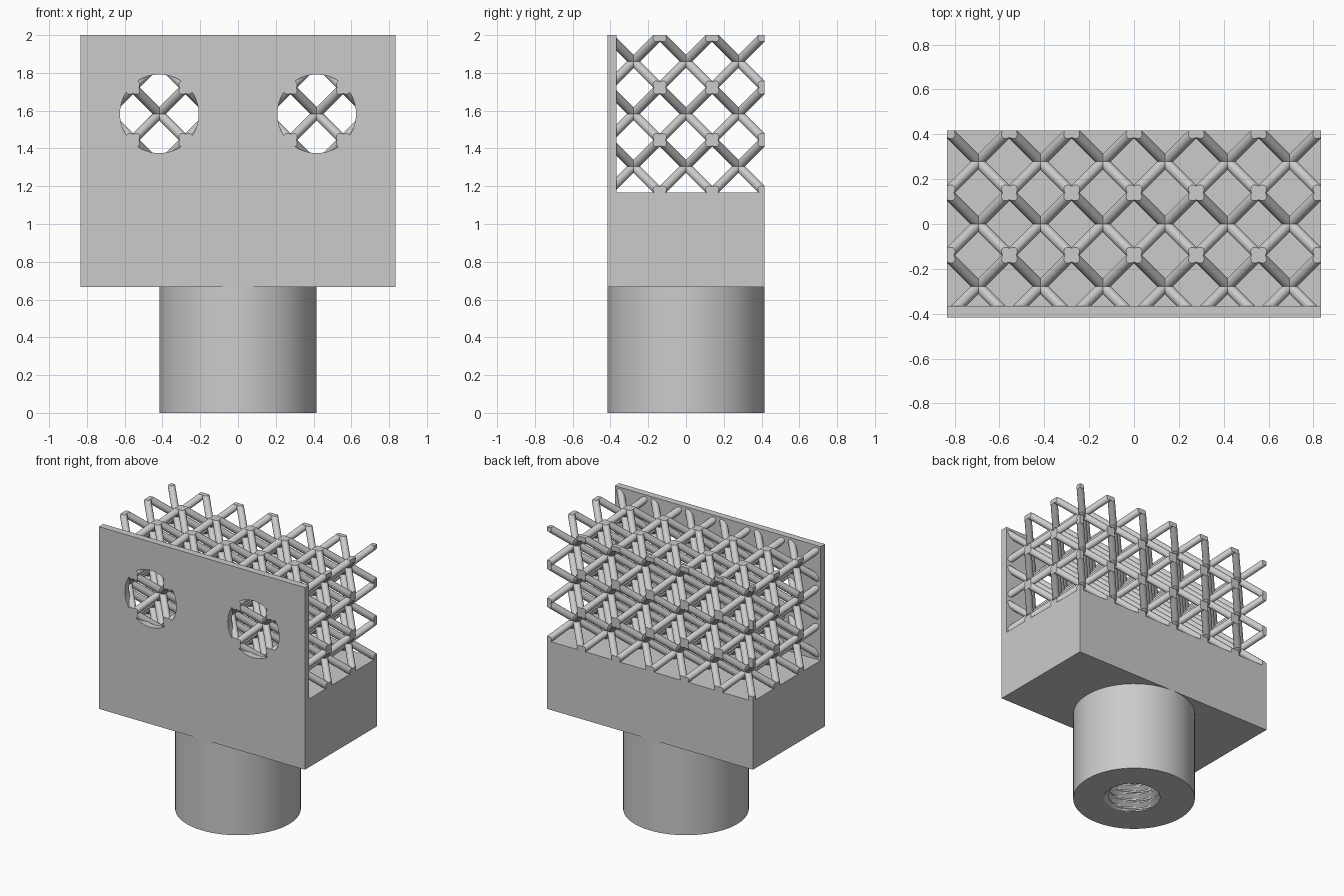
import bpy
import bmesh
import math
from mathutils import Matrix, Vector

default = bpy.data.objects.get("Cube")
if default:
    bpy.data.objects.remove(default, do_unlink=True)

# Main dimensions
U = 1 / 24
HALF_X, HALF_Y = 20 * U, 10 * U
NECK_TOP, BLOCK_TOP, TOP = 16 * U, 28 * U, 48 * U
PLATE = 1.2 * U
CELL = 2 * HALF_X / 6
STRUT = 0.6 * U

grey = bpy.data.materials.new("light_grey")
grey.use_nodes = True
colour = (0.6, 0.6, 0.6, 1)
grey.diffuse_color = colour
grey.node_tree.nodes["Principled BSDF"].inputs["Base Color"].default_value = colour


def add_object(name, bm, smooth=True):
    bmesh.ops.recalc_face_normals(bm, faces=bm.faces)
    mesh = bpy.data.meshes.new(name)
    bm.to_mesh(mesh)
    bm.free()
    mesh.materials.append(grey)
    obj = bpy.data.objects.new(name, mesh)
    bpy.context.collection.objects.link(obj)
    bpy.ops.object.select_all(action="DESELECT")
    obj.select_set(True)
    bpy.context.view_layer.objects.active = obj
    if smooth:
        bpy.ops.object.shade_smooth_by_angle(angle=math.radians(30))
    return obj


def box(name, low, high):
    bm = bmesh.new()
    low, high = Vector(low), Vector(high)
    size = Matrix.Diagonal((*(high - low), 1))
    bmesh.ops.create_cube(bm, size=1, matrix=Matrix.Translation((low + high) / 2) @ size)
    return add_object(name, bm, smooth=False)


# Solid block and the tall front plate
box("base_block", (-HALF_X, -HALF_Y + PLATE, NECK_TOP), (HALF_X, HALF_Y, BLOCK_TOP))
plate = box("front_plate", (-HALF_X, -HALF_Y, NECK_TOP), (HALF_X, -HALF_Y + PLATE, TOP))

# Two round openings in the plate
bm = bmesh.new()
for side in (-1, 1):
    spot = Matrix.Translation((side * HALF_X / 2, -HALF_Y, (BLOCK_TOP + TOP) / 2))
    bmesh.ops.create_cone(bm, cap_ends=True, segments=64, radius1=5 * U, radius2=5 * U,
                          depth=0.3, matrix=spot @ Matrix.Rotation(math.pi / 2, 4, "X"))
cutter = add_object("hole_cutter", bm)
cutter.hide_render = True
bpy.context.view_layer.objects.active = plate
cut = plate.modifiers.new("openings", "BOOLEAN")
cut.object = cutter
cut.operation = "DIFFERENCE"
cut.solver = "EXACT"
bpy.ops.object.modifier_apply(modifier=cut.name)
bpy.data.objects.remove(cutter, do_unlink=True)
bpy.ops.object.select_all(action="DESELECT")
plate.select_set(True)
bpy.ops.object.shade_smooth_by_angle(angle=math.radians(30))

# Lattice cell: four body diagonals trimmed to the cell
bm = bmesh.new()
for sx in (-1, 1):
    for sy in (-1, 1):
        turn = Vector((sx, sy, 1)).to_track_quat("Z", "Y").to_matrix().to_4x4()
        bmesh.ops.create_cone(bm, cap_ends=True, segments=20, radius1=STRUT,
                              radius2=STRUT, depth=CELL * 2.2, matrix=turn)
for axis in range(3):
    for sign in (-1, 1):
        normal = Vector((0, 0, 0))
        normal[axis] = sign
        result = bmesh.ops.bisect_plane(bm, geom=bm.verts[:] + bm.edges[:] + bm.faces[:],
                                        plane_co=normal * CELL / 2, plane_no=normal,
                                        clear_outer=True)
        rim = [e for e in result["geom_cut"] if isinstance(e, bmesh.types.BMEdge)]
        bmesh.ops.holes_fill(bm, edges=rim, sides=0)
lattice = add_object("lattice", bm)
lattice.location = (-HALF_X + CELL / 2, -HALF_Y + CELL / 2, BLOCK_TOP + CELL / 2)

# Repeat the cell along all three axes
for axis, count in enumerate((6, 3, 3)):
    array = lattice.modifiers.new("repeat_" + "xyz"[axis], "ARRAY")
    array.count = count
    array.use_relative_offset = False
    array.use_constant_offset = True
    step = [0, 0, 0]
    step[axis] = CELL
    array.constant_offset_displace = step
    bpy.ops.object.modifier_apply(modifier=array.name)

# Round neck with a threaded bore
SEGMENTS, ROWS, PITCH = 96, 120, 1.6 * U
DEEP, SHALLOW = 5 * U, 4.2 * U
bm = bmesh.new()


def ring(z, radius_at):
    verts = []
    for i in range(SEGMENTS):
        turn = i / SEGMENTS
        r = radius_at(turn, z)
        angle = turn * math.tau
        verts.append(bm.verts.new((r * math.cos(angle), r * math.sin(angle), z)))
    return verts


def thread(turn, z):
    phase = (z / PITCH - turn) % 1
    ridge = min(1, max(0, 1.25 - abs(2 * phase - 1) * 1.5))
    return DEEP + (SHALLOW - DEEP) * ridge


rings = [ring(NECK_TOP, lambda t, z: HALF_Y), ring(0, lambda t, z: HALF_Y)]
rings += [ring(NECK_TOP * k / ROWS, thread) for k in range(ROWS + 1)]
for a, b in zip(rings, rings[1:]):
    for i in range(SEGMENTS):
        j = (i + 1) % SEGMENTS
        bm.faces.new((a[i], a[j], b[j], b[i]))
bm.faces.new(rings[-1])
add_object("threaded_neck", bm)
